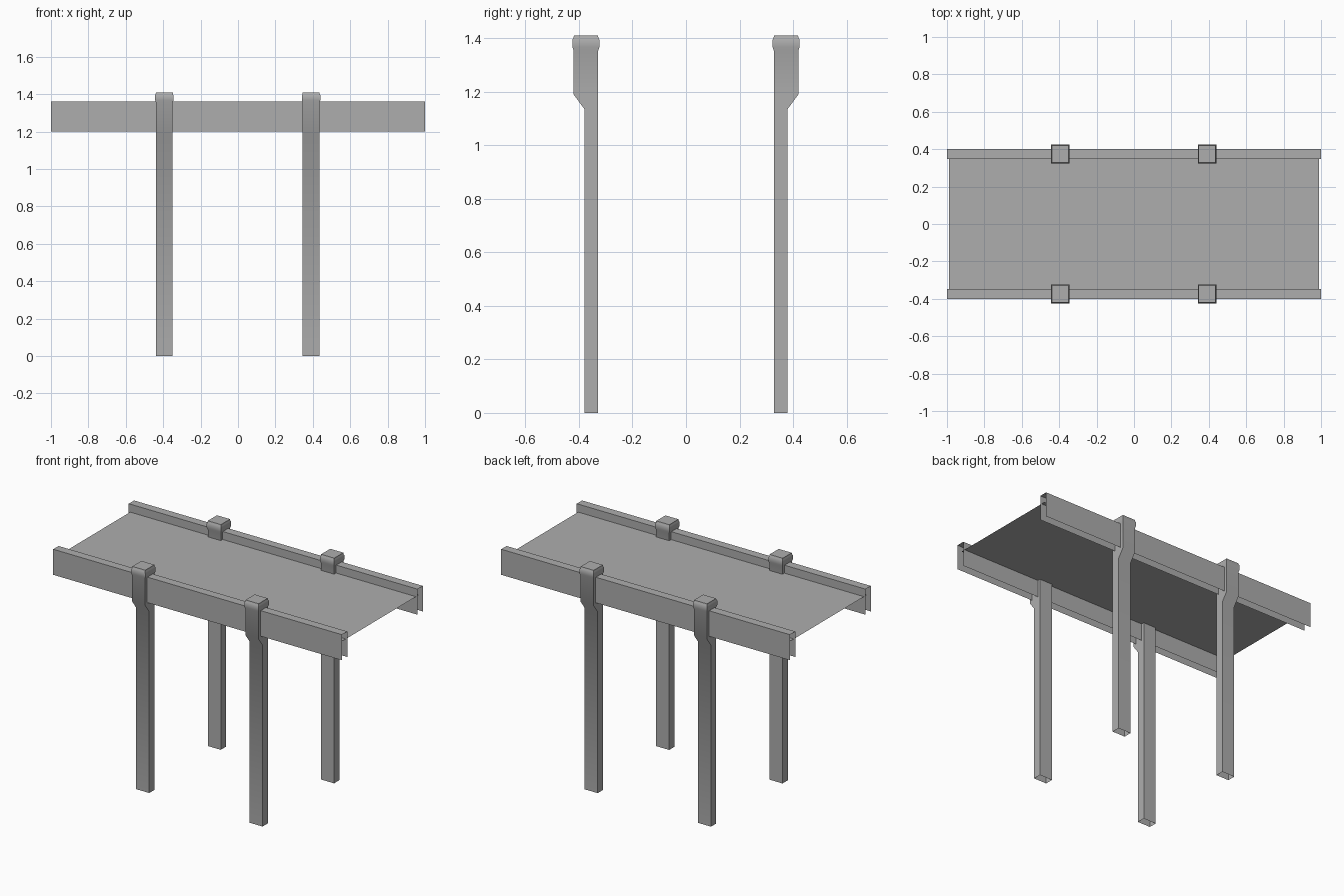
import bpy, bmesh, math

cube = bpy.data.objects.get("Cube")
if cube:
    bpy.data.objects.remove(cube, do_unlink=True)

grey = bpy.data.materials.new("plain_grey")
grey.use_nodes = True
colour = (0.42, 0.42, 0.42, 1)
grey.diffuse_color = colour
grey.node_tree.nodes["Principled BSDF"].inputs["Base Color"].default_value = colour


def finish(bm, name):
    mesh = bpy.data.meshes.new(name)
    bm.to_mesh(mesh)
    bm.free()
    mesh.materials.append(grey)
    obj = bpy.data.objects.new(name, mesh)
    bpy.context.collection.objects.link(obj)
    return obj


def sheet(name, profile, half_length):
    """Extrude an open y-z profile along x as a thin sheet."""
    bm = bmesh.new()
    rows = [[bm.verts.new((x, y, z)) for x in (-half_length, half_length)]
            for y, z in profile]
    for a, b in zip(rows, rows[1:]):
        bm.faces.new((a[0], a[1], b[1], b[0]))
    return finish(bm, name)


def leg(name, x, side):
    """Loft square rings into a post that steps outward and ends in a cap."""
    # height, half width, inner y, outer y
    rings = [(0, 0.045, 0.328, 0.38), (1.136, 0.045, 0.328, 0.38),
             (1.19, 0.045, 0.328, 0.42), (1.355, 0.045, 0.328, 0.42),
             (1.368, 0.049, 0.323, 0.425), (1.394, 0.049, 0.323, 0.425),
             (1.4, 0.046, 0.327, 0.421), (1.41, 0.045, 0.329, 0.419)]
    bm = bmesh.new()
    loops = []
    for z, w, near, far in rings:
        corners = [(x - w, near), (x + w, near), (x + w, far), (x - w, far)]
        loops.append([bm.verts.new((cx, side * cy, z)) for cx, cy in corners])
    for low, high in zip(loops, loops[1:]):
        for i in range(4):
            j = (i + 1) % 4
            bm.faces.new((low[i], low[j], high[j], high[i]))
    bm.faces.new(loops[-1])
    if side < 0:
        bmesh.ops.reverse_faces(bm, faces=bm.faces[:])
    obj = finish(bm, name)
    obj.data.shade_smooth()
    obj.data.set_sharp_from_angle(angle=math.radians(40))


# Belt between the rails
sheet("belt", [(-0.375, 1.31), (0.375, 1.31)], 0.99)

# Channel rails, open below and at the ends, and the four legs
for side, place in ((-1, "front"), (1, "back")):
    channel = [(side * y, z) for y, z in
               ((0.347, 1.2), (0.347, 1.36), (0.4, 1.36), (0.4, 1.2))]
    sheet(place + "_rail", channel[::side], 1.0)
    for x, hand in ((-0.394, "right"), (0.391, "left")):
        leg(place + "_" + hand + "_leg", x, side)
